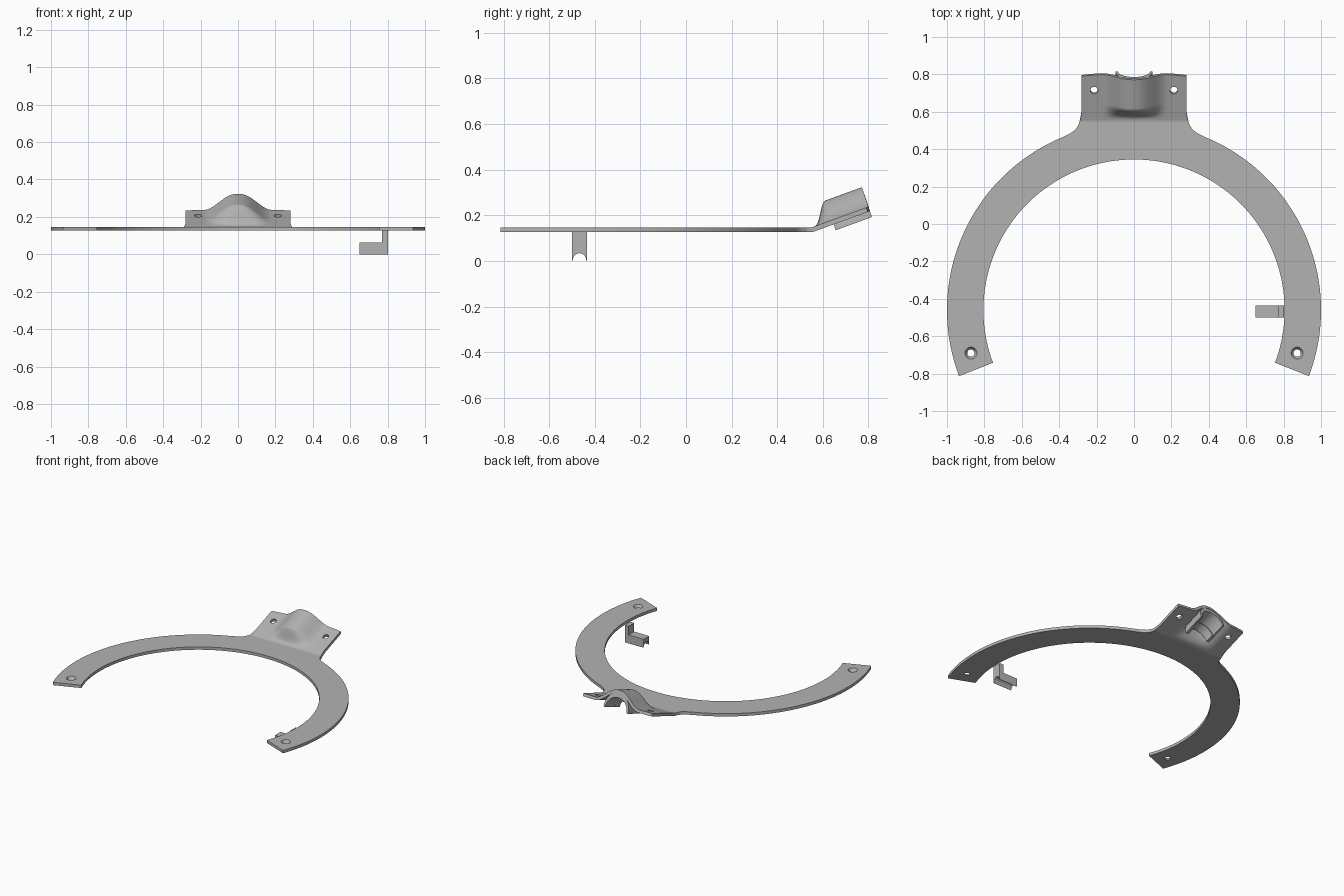
import bpy, bmesh, math
from math import sin, cos, pi, radians
from mathutils import Matrix, Vector

old = bpy.data.objects.get("Cube")
if old:
    bpy.data.objects.remove(old, do_unlink=True)

grey = bpy.data.materials.new("mid grey")
grey.use_nodes = True
grey.diffuse_color = (0.45, 0.45, 0.45, 1)
grey.node_tree.nodes["Principled BSDF"].inputs["Base Color"].default_value = grey.diffuse_color

TOP, THICK = 0.147, 0.021
CENTRE_Y, BEND_Y = -0.46, 0.55
TILT = radians(20)
# Frame of the tilted mount: x across, y along the slope, z normal to it
SLOPE = Matrix.Translation((0, BEND_Y, TOP)) @ Matrix.Rotation(TILT, 4, 'X')


def make(name, bm):
    bmesh.ops.recalc_face_normals(bm, faces=bm.faces)
    mesh = bpy.data.meshes.new(name)
    bm.to_mesh(mesh)
    bm.free()
    mesh.materials.append(grey)
    obj = bpy.data.objects.new(name, mesh)
    bpy.context.collection.objects.link(obj)
    return obj


def select(obj):
    bpy.ops.object.select_all(action='DESELECT')
    obj.select_set(True)
    bpy.context.view_layer.objects.active = obj


def prism(name, points, move):
    """Closed outline of 3D points, extruded along a vector."""
    bm = bmesh.new()
    face = bm.faces.new([bm.verts.new(p) for p in points])
    ext = bmesh.ops.extrude_face_region(bm, geom=[face])
    verts = [v for v in ext["geom"] if isinstance(v, bmesh.types.BMVert)]
    bmesh.ops.translate(bm, verts=verts, vec=move)
    return make(name, bm)


def drill(obj, matrix, low, high):
    """Cut a round, optionally tapered hole."""
    bm = bmesh.new()
    bmesh.ops.create_cone(bm, cap_ends=True, segments=32, radius1=low, radius2=high,
                          depth=0.06, matrix=matrix)
    cutter = make("hole_cutter", bm)
    cutter.hide_render = True
    mod = obj.modifiers.new("hole", 'BOOLEAN')
    mod.operation, mod.solver, mod.object = 'DIFFERENCE', 'EXACT', cutter
    select(obj)
    bpy.ops.object.modifier_apply(modifier=mod.name)
    bpy.data.objects.remove(cutter, do_unlink=True)


def smooth(obj):
    select(obj)
    bpy.ops.object.shade_smooth_by_angle(angle=radians(30))


def arc(radius, start, end, n):
    for i in range(n + 1):
        a = radians(start + (end - start) * i / n)
        yield radius * cos(a), CENTRE_Y + radius * sin(a)


# Open flat ring with a filleted neck at the back
half = list(arc(1.0, -20.7, 67.7, 48)) + [(0.338, 0.486), (0.312, 0.506), (0.297, 0.53)]
outline = half + [(-x, y) for x, y in reversed(half)] + list(arc(0.805, 200.5, -20.5, 110))
ring = prism("ring", [(x, y, TOP - THICK) for x, y in outline], (0, 0, THICK))
for side in (-1, 1):
    drill(ring, Matrix.Translation((side * 0.872, -0.69, TOP - 0.01)), 0.008, 0.044)
smooth(ring)


# Tilted mount plate with a hollow arched hump
def bell(x):
    return 0.045 * (1 + cos(pi * min(1, abs(x) / 0.18) ** 1.15))


def ramp(s):
    t = max(0, min(1, (s - 0.015) / 0.085))
    return t * t * (3 - 2 * t)


def mount_point(u, v):
    x = u * 0.28
    s = -0.02 + v * (0.288 - 0.013 * abs(u) ** 3)
    flare = 1 + 0.06 * max(0, 1 - v * 3) ** 2
    if s < 0:
        return Vector((x * flare, BEND_Y + s, TOP))
    return SLOPE @ Vector((x * flare, s, bell(x) * ramp(s)))


bm = bmesh.new()
COLS, ROWS = 56, 40
grid = [[bm.verts.new(mount_point(2 * i / COLS - 1, j / ROWS)) for i in range(COLS + 1)]
        for j in range(ROWS + 1)]
for a, b in zip(grid, grid[1:]):
    for i in range(COLS):
        bm.faces.new((a[i], a[i + 1], b[i + 1], b[i]))
bm.normal_update()
mount = make("mount_plate", bm)
if mount.data.polygons[0].normal.z < 0:
    mount.data.flip_normals()
shell = mount.modifiers.new("thickness", 'SOLIDIFY')
shell.thickness, shell.offset = THICK, -1
select(mount)
bpy.ops.object.modifier_apply(modifier=shell.name)
for side in (-1, 1):
    drill(mount, SLOPE @ Matrix.Translation((side * 0.213, 0.175, 0)), 0.02, 0.02)
smooth(mount)


# Saddle under the hump: two stepped half rings
def saddle(name, start, end, inner):
    base, n = -0.048, 24
    angles = [pi * i / n for i in range(n + 1)]
    outer = [(0.1 * cos(a), base + 0.122 * sin(a)) for a in angles]
    bore = [(inner * cos(a), base + inner * sin(a)) for a in reversed(angles)]
    points = [SLOPE @ Vector((x, start, h)) for x, h in outer + bore]
    smooth(prism(name, points, SLOPE.to_3x3() @ Vector((0, end - start, 0))))


saddle("saddle_front", 0.096, 0.16, 0.078)
saddle("saddle_back", 0.16, 0.265, 0.086)

# Hook under the left arm, with a round groove along its foot
HOOK_Y, HALF = -0.467, 0.032
groove = [(HOOK_Y + 0.03 * cos(pi * i / 16), 0.034 * sin(pi * i / 16)) for i in range(17)]
foot = [(HOOK_Y - HALF, 0), (HOOK_Y - HALF, 0.062), (HOOK_Y + HALF, 0.062), (HOOK_Y + HALF, 0)]
smooth(prism("hook_foot", [(0.65, y, z) for y, z in foot + groove], (0.152, 0, 0)))
stem = [(0.77, 0.062), (0.802, 0.062), (0.802, TOP - THICK), (0.77, TOP - THICK)]
prism("hook_stem", [(x, HOOK_Y - HALF, z) for x, z in stem], (0, 2 * HALF, 0))
